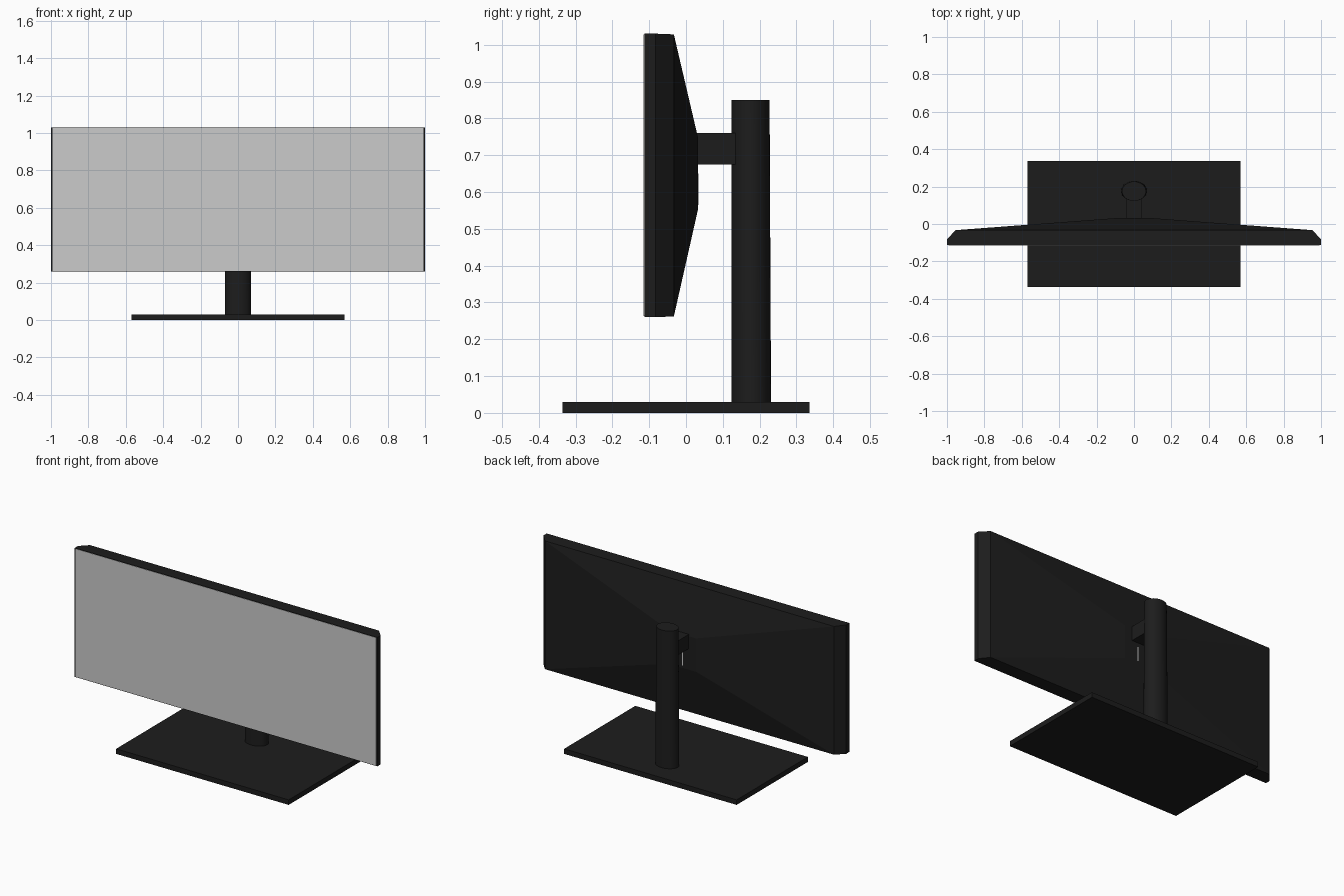
import bpy, bmesh, math

if "Cube" in bpy.data.objects:
    bpy.data.objects.remove(bpy.data.objects["Cube"])

black = bpy.data.materials.new("black_plastic")
black.diffuse_color = (0.012, 0.012, 0.012, 1)
black.use_nodes = True
black.node_tree.nodes["Principled BSDF"].inputs["Base Color"].default_value = black.diffuse_color


def finish(name, bm, mat=None):
    bmesh.ops.recalc_face_normals(bm, faces=bm.faces)
    me = bpy.data.meshes.new(name)
    bm.to_mesh(me)
    bm.free()
    ob = bpy.data.objects.new(name, me)
    bpy.context.collection.objects.link(ob)
    if mat:
        me.materials.append(mat)
    return ob


def loft(name, rings, mat=None):
    """Skin a stack of equal-length rings and cap both ends."""
    bm = bmesh.new()
    loops = [[bm.verts.new(p) for p in ring] for ring in rings]
    n = len(loops[0])
    for a, b in zip(loops, loops[1:]):
        for i in range(n):
            j = (i + 1) % n
            bm.faces.new((a[i], a[j], b[j], b[i]))
    bm.faces.new(loops[0][::-1])
    bm.faces.new(loops[-1])
    return finish(name, bm, mat)


def rect(y, hx, z0, z1):
    return [(-hx, y, z0), (hx, y, z0), (hx, y, z1), (-hx, y, z1)]


def ellipse(z, cy, rx, ry, n=32):
    return [(rx * math.cos(math.tau * i / n), cy + ry * math.sin(math.tau * i / n), z)
            for i in range(n)]


def box(name, hx, y0, y1, z0, z1, mat=None):
    return loft(name, [rect(y0, hx, z0, z1), rect(y1, hx, z0, z1)], mat)


# Monitor housing: front frame, bevelled sides, pyramid back with flat centre
loft("monitor_housing", [
    rect(-0.113, 1.0, 0.26, 1.03),
    rect(-0.083, 1.0, 0.26, 1.03),
    rect(-0.033, 0.955, 0.262, 1.028),
    rect(0.032, 0.09, 0.55, 0.75),
], black)

# Display panel
box("screen", 0.993, -0.115, -0.112, 0.263, 1.027)

# Thin light strip on the back below the arm
box("back_strip", 0.003, 0.03, 0.034, 0.565, 0.65)

# Arm from housing to column
box("mount_arm", 0.04, 0.025, 0.16, 0.675, 0.76, black)

# Slightly tapered oval column
column = loft("stand_column", [
    ellipse(0.025, 0.177, 0.07, 0.054),
    ellipse(0.85, 0.175, 0.064, 0.052),
], black)
bpy.context.view_layer.objects.active = column
column.select_set(True)
bpy.ops.object.shade_smooth_by_angle(angle=math.radians(30))

# Flat base plate
box("stand_base", 0.57, -0.336, 0.336, 0.0, 0.03, black)
